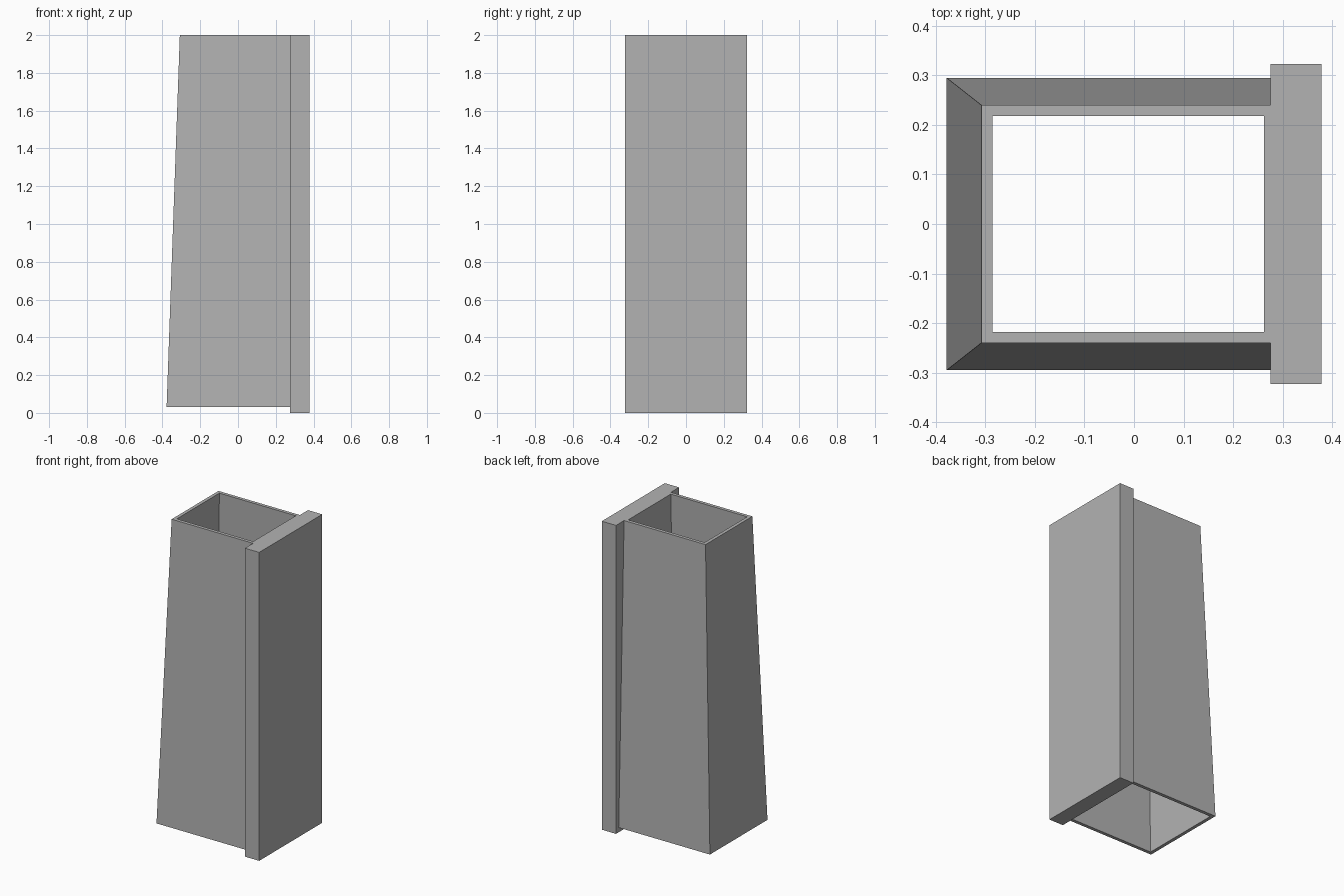
import bpy
import bmesh

cube = bpy.data.objects.get("Cube")
if cube:
    bpy.data.objects.remove(cube, do_unlink=True)

grey = bpy.data.materials.new("plain grey")
grey.use_nodes = True
colour = (0.45, 0.45, 0.45, 1)
grey.diffuse_color = colour
grey.node_tree.nodes["Principled BSDF"].inputs["Base Color"].default_value = colour


def finish(name, bm):
    bmesh.ops.recalc_face_normals(bm, faces=bm.faces)
    mesh = bpy.data.meshes.new(name)
    bm.to_mesh(mesh)
    bm.free()
    mesh.materials.append(grey)
    obj = bpy.data.objects.new(name, mesh)
    bpy.context.collection.objects.link(obj)
    return obj


def ring(bm, x0, x1, half_y, z):
    corners = ((x0, -half_y), (x1, -half_y), (x1, half_y), (x0, half_y))
    return [bm.verts.new((x, y, z)) for x, y in corners]


# Tapered hollow shaft, open at both ends, upright on the mounting side
BOTTOM, TOP, WALL = 0.03, 2.0, 0.022
PLATE_X, INNER_X = 0.276, 0.262
bm = bmesh.new()
loops = [
    ring(bm, -0.378, PLATE_X, 0.295, BOTTOM),
    ring(bm, -0.308, PLATE_X, 0.24, TOP),
    ring(bm, -0.308 + WALL, INNER_X, 0.24 - WALL, TOP),
    ring(bm, -0.378 + WALL, INNER_X, 0.295 - WALL, BOTTOM),
]
for a, b in zip(loops, loops[1:] + loops[:1]):
    for i in range(4):
        j = (i + 1) % 4
        bm.faces.new((a[i], a[j], b[j], b[i]))
finish("tapered_shaft", bm)

# Flat mounting plate along the upright side
bm = bmesh.new()
bmesh.ops.create_cube(bm, size=1)
bmesh.ops.scale(bm, vec=(0.378 - PLATE_X, 0.646, 2), verts=bm.verts)
bmesh.ops.translate(bm, vec=((0.378 + PLATE_X) / 2, 0, 1), verts=bm.verts)
finish("mounting_plate", bm)
